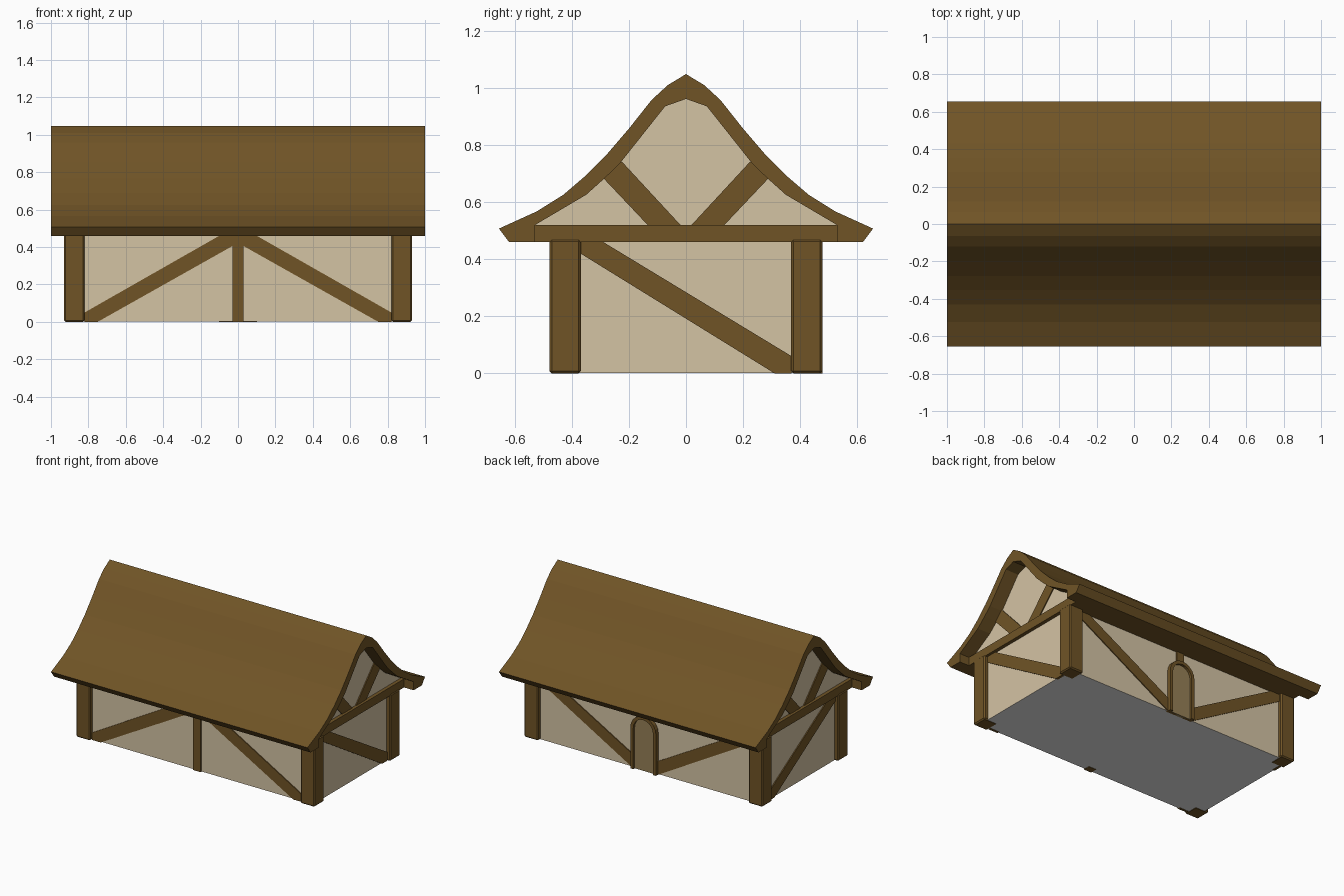
import bpy, bmesh, math

if "Cube" in bpy.data.objects:
    bpy.data.objects.remove(bpy.data.objects["Cube"])


def material(name, rgb):
    m = bpy.data.materials.new(name)
    lin = [((c / 255 + 0.055) / 1.055) ** 2.4 for c in rgb]
    m.diffuse_color = (*lin, 1)
    m.use_nodes = True
    m.node_tree.nodes["Principled BSDF"].inputs["Base Color"].default_value = m.diffuse_color
    return m


TIMBER = material("brown timber", (112, 84, 38))
PLASTER = material("beige plaster", (212, 195, 164))
DOOR = material("door wood", (150, 128, 86))
FLOOR = material("grey floor", (231, 231, 231))


def prism(name, pts, axis, lo, hi, mat):
    """Extrude a 2D profile (u, z) along x or y from lo to hi."""
    bm = bmesh.new()

    def place(t):
        return [bm.verts.new((t, u, z) if axis == "x" else (u, t, z)) for u, z in pts]

    a, b = place(lo), place(hi)
    bm.faces.new(a)
    bm.faces.new(b[::-1])
    n = len(pts)
    for i in range(n):
        j = (i + 1) % n
        bm.faces.new((a[j], a[i], b[i], b[j]))
    bmesh.ops.recalc_face_normals(bm, faces=bm.faces)
    me = bpy.data.meshes.new(name)
    bm.to_mesh(me)
    bm.free()
    me.materials.append(mat)
    ob = bpy.data.objects.new(name, me)
    bpy.context.collection.objects.link(ob)
    return ob


def rect(u0, u1, z0, z1):
    return [(u0, z0), (u1, z0), (u1, z1), (u0, z1)]


def flip(pts, s):
    return [(u * s, z) for u, z in pts]


def symmetric(half):
    """Mirror a half profile that ends on the centre line."""
    return half + [(-u, z) for u, z in half[-2::-1]]


def arch(w, h, steps=10):
    arc = [(w * math.cos(math.pi * i / steps), h - w + w * math.sin(math.pi * i / steps))
           for i in range(steps + 1)]
    return [(w, 0)] + arc + [(-w, 0)]


WX, WY, EAVE = 0.90, 0.45, 0.46   # wall half sizes and wall height

# Plastered walls with a grey underside
walls = prism("walls", rect(-WX, WX, 0.002, 0.48), "y", -WY, WY, PLASTER)
walls.data.materials.append(FLOOR)
for p in walls.data.polygons:
    p.material_index = 1 if p.normal.z < -0.5 else 0

# Swept roof shell
outer = [(-0.655, 0.507), (-0.523, 0.567), (-0.43, 0.625), (-0.354, 0.69), (-0.277, 0.767),
         (-0.2, 0.857), (-0.12, 0.958), (-0.063, 1.01), (0, 1.048)]
inner = [(-0.528, 0.52), (-0.35, 0.625), (-0.284, 0.684), (-0.23, 0.737),
         (-0.073, 0.935), (0, 0.961)]
under = [(-0.62, EAVE), (-0.528, EAVE)] + inner
prism("roof", symmetric(outer) + symmetric(under)[::-1], "x", -1, 1, TIMBER)

# Gable infill and the wall plate that forms tie beams and soffit
prism("gable_infill", symmetric(inner), "x", -WX, WX, PLASTER)
prism("wall_plate", rect(-0.528, 0.528, EAVE, 0.52), "x", -0.925, 0.925, TIMBER)

# Corner posts
for sx in (-1, 1):
    for sy in (-1, 1):
        y0, y1 = sorted((sy * 0.368, sy * 0.478))
        post = prism("corner_post", rect(sx * 0.82, sx * 0.93, 0, 0.47), "y", y0, y1, TIMBER)
        bev = post.modifiers.new("Bevel", "BEVEL")
        bev.width = 0.008
        bev.segments = 1

# Gable braces on both ends
T = 0.007
long_brace = [(-0.37, 0.46), (-0.29, 0.46), (0.37, 0.06), (0.37, 0), (0.31, 0), (-0.37, 0.42)]
short_brace = [(-0.13, 0.515), (-0.015, 0.515), (-0.225, 0.742), (-0.288, 0.682)]
for sx in (-1, 1):
    lo, hi = sorted((sx * (WX - 0.01), sx * (WX + T)))
    prism("end_brace", long_brace, "x", lo, hi, TIMBER)
    for sy in (-1, 1):
        prism("gable_brace", flip(short_brace, sy), "x", lo, hi, TIMBER)

# Front braces rise to the middle post, back braces fall towards the door
side_brace = [(0.82, 0), (0.75, 0), (0.03, 0.405), (0.03, 0.46), (0.1, 0.46), (0.82, 0.05)]
back_brace = [(u, EAVE - z) for u, z in side_brace]
for s in (-1, 1):
    prism("front_brace", flip(side_brace, s), "y", -WY - T, -WY + 0.01, TIMBER)
    prism("back_brace", flip(back_brace, s), "y", WY - 0.01, WY + T, TIMBER)
prism("front_middle_post", rect(-0.03, 0.03, 0, 0.47), "y", -WY - 0.009, -WY + 0.04, TIMBER)
prism("post_above_door", rect(-0.03, 0.03, 0.37, 0.47), "y", WY - 0.01, WY + 0.009, TIMBER)

# Arched door and its frame at the back
prism("door", arch(0.08, 0.37), "y", WY - 0.01, WY + 0.011, DOOR)
prism("door_frame", arch(0.1, 0.39) + arch(0.077, 0.367)[::-1], "y", WY - 0.01, WY + 0.028, TIMBER)
